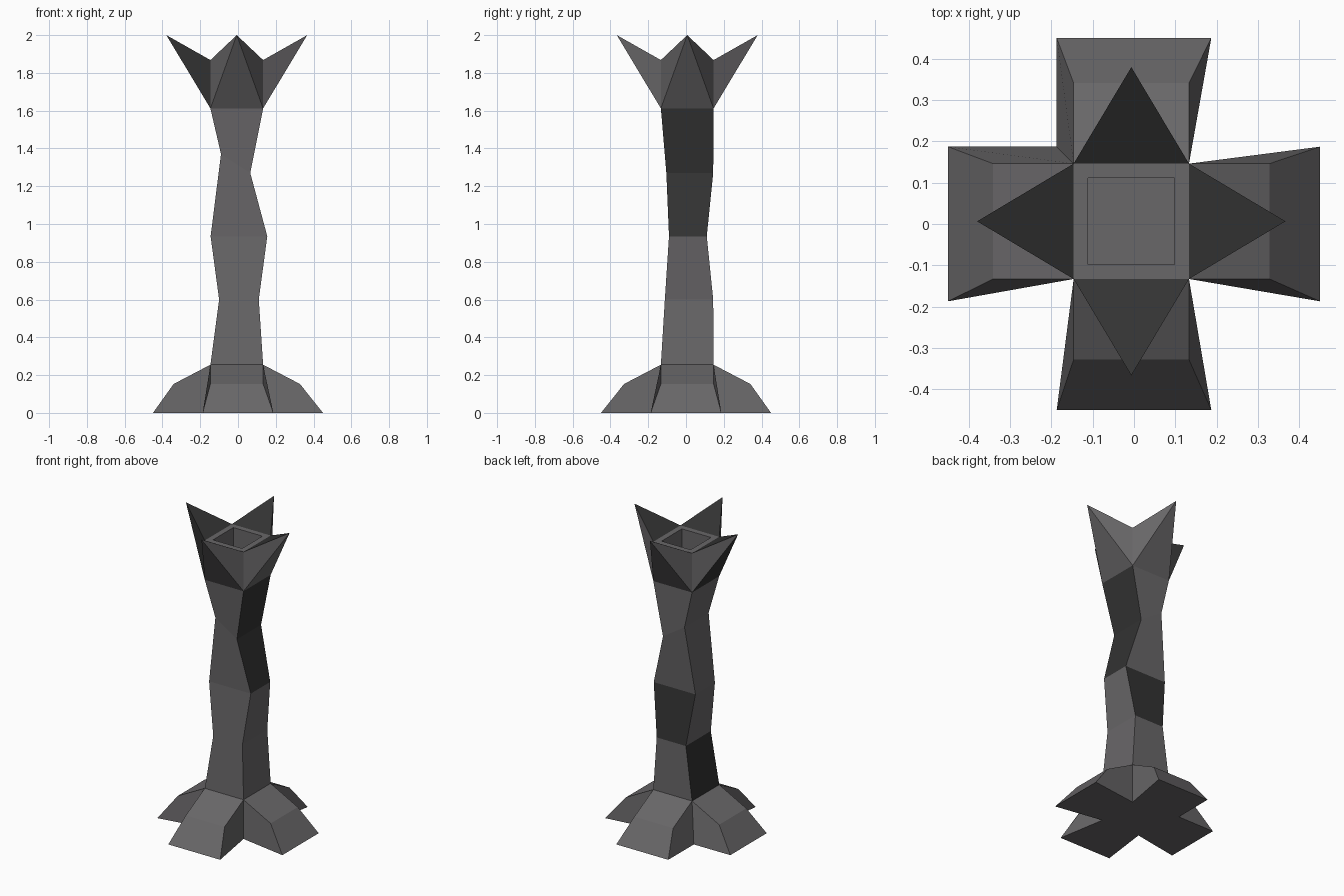
import bpy
import bmesh

cube = bpy.data.objects.get("Cube")
if cube:
    bpy.data.objects.remove(cube, do_unlink=True)


def make_material(name, color):
    mat = bpy.data.materials.new(name)
    mat.use_nodes = True
    mat.diffuse_color = color
    bsdf = mat.node_tree.nodes["Principled BSDF"]
    bsdf.inputs["Base Color"].default_value = color
    bsdf.inputs["Roughness"].default_value = 0.9
    return mat


STONE = make_material("grey stone", (0.14, 0.135, 0.14, 1))
DARK = make_material("dark stone", (0.033, 0.033, 0.033, 1))

# Square section shared by the foot, the shaft ends and the crown
X0, X1, Y0, Y1 = -0.146, 0.133, -0.133, 0.146
CORNERS = [(X0, Y0), (X1, Y0), (X1, Y1), (X0, Y1)]
# Outward directions of the sides: front, +x, back, -x
SIDES = [(0, -1), (1, 0), (0, 1), (-1, 0)]


def ring(bm, points, z):
    return [bm.verts.new((x, y, z)) for x, y in points]


def finish(bm, name):
    mesh = bpy.data.meshes.new(name)
    bm.normal_update()
    bm.to_mesh(mesh)
    bm.free()
    mesh.materials.append(STONE)
    mesh.materials.append(DARK)
    obj = bpy.data.objects.new(name, mesh)
    bpy.context.collection.objects.link(obj)
    return obj


def build_base():
    # Four bent feet spreading from a square core
    bm = bmesh.new()
    top = ring(bm, CORNERS, 0.255)
    bottom = ring(bm, CORNERS[:3] + [(-0.188, 0.188)], 0)
    outline = []
    for i, (dx, dy) in enumerate(SIDES):
        j = (i + 1) % 4
        knees, toes = [], []
        for k, (cx, cy) in ((i, CORNERS[i]), (j, CORNERS[j])):
            knees.append(bm.verts.new((cx + dx * 0.195, cy + dy * 0.195, 0.153)))
            sx = 1 if cx > 0 else -1
            sy = 1 if cy > 0 else -1
            toes.append(bm.verts.new((dx * 0.45 if dx else sx * 0.187,
                                      dy * 0.45 if dy else sy * 0.187, 0)))
        bm.faces.new((top[i], knees[0], knees[1], top[j]))
        bm.faces.new((knees[0], toes[0], toes[1], knees[1]))
        bm.faces.new((top[i], bottom[i], toes[0], knees[0]))
        bm.faces.new((top[j], knees[1], toes[1], bottom[j]))
        outline += [bottom[i]] + toes
    bm.faces.new(outline[::-1])
    bmesh.ops.triangulate(bm, faces=[f for f in bm.faces if len(f.verts) > 4])
    return finish(bm, "base_feet")


def build_shaft():
    # Crooked square shaft: x range, y range, z on the -x and +x edges
    sections = [
        (X0, X1, Y0, Y1, 0.255, 0.255),
        (-0.10, 0.11, -0.112, 0.144, 0.60, 0.60),
        (-0.145, 0.155, -0.09, 0.11, 0.935, 0.935),
        (-0.09, 0.065, -0.104, 0.144, 1.37, 1.27),
        (X0, X1, Y0, Y1, 1.612, 1.612),
    ]
    # Dark panels as (segment, side)
    dark = {(0, 3), (1, 2), (2, 1), (3, 1)}
    bm = bmesh.new()
    rings = []
    for a, b, c, d, za, zb in sections:
        rings.append([bm.verts.new(p) for p in
                      ((a, c, za), (b, c, zb), (b, d, zb), (a, d, za))])
    for s in range(len(rings) - 1):
        for i in range(4):
            j = (i + 1) % 4
            f = bm.faces.new((rings[s][i], rings[s][j],
                              rings[s + 1][j], rings[s + 1][i]))
            f.material_index = int((s, i) in dark)
    return finish(bm, "crooked_shaft")


def build_crown():
    # Four pointed spikes around a square socket
    bm = bmesh.new()
    low = ring(bm, CORNERS, 1.612)
    high = ring(bm, CORNERS, 1.868)
    cx, cy = (X0 + X1) / 2, (Y0 + Y1) / 2
    inner = [(cx + (x - cx) * 0.75, cy + (y - cy) * 0.75) for x, y in CORNERS]
    rim = ring(bm, inner, 1.868)
    floor = ring(bm, inner, 1.62)
    for i, (dx, dy) in enumerate(SIDES):
        j = (i + 1) % 4
        tip = bm.verts.new((cx + dx * 0.373, cy + dy * 0.373, 2.0))
        outer = bm.faces.new((low[i], low[j], tip))
        near = bm.faces.new((low[i], tip, high[i]))
        far = bm.faces.new((low[j], high[j], tip))
        top = bm.faces.new((high[i], tip, high[j]))
        top.material_index = 1
        if i == 3:
            outer.material_index = far.material_index = 1
        bm.faces.new((high[i], high[j], rim[j], rim[i]))
        bm.faces.new((rim[i], rim[j], floor[j], floor[i]))
    bm.faces.new(floor)
    return finish(bm, "spiked_crown")


build_base()
build_shaft()
build_crown()
